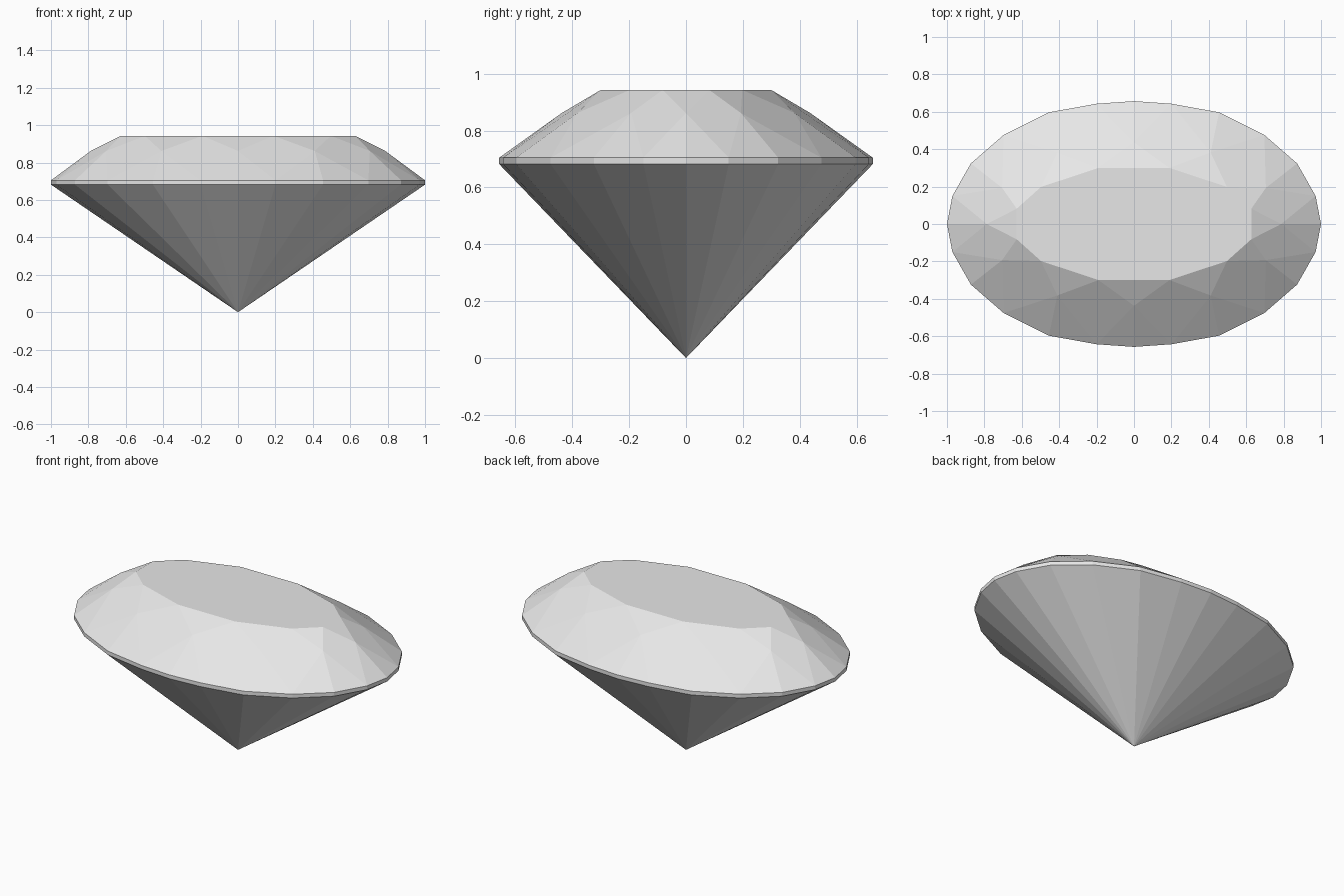
import bpy
import bmesh

cube = bpy.data.objects.get("Cube")
if cube:
    bpy.data.objects.remove(cube, do_unlink=True)

TABLE_Z, STAR_Z, GIRDLE_TOP, GIRDLE_BOTTOM = 0.943, 0.862, 0.705, 0.682

# Quarter outlines of the oval cut, running from the +x tip to the +y side
GIRDLE = [(1, 0), (0.971, 0.15), (0.872, 0.324), (0.697, 0.476),
          (0.455, 0.597), (0.2, 0.643), (0, 0.657)]
STARS = [(0.787, 0), (0.705, 0.193), (0.41, 0.382), (0, 0.437)]
TABLE = [(0.627, 0.082), (0.497, 0.198), (0.19, 0.3)]


def full_ring(quarter):
    """Mirror a quarter outline into a closed counter-clockwise ring."""
    half = quarter + [(-x, y) for x, y in reversed(quarter) if x > 0]
    return half + [(x, -y) for x, y in reversed(half) if y > 0]


bm = bmesh.new()


def add_ring(quarter, z):
    return [bm.verts.new((x, y, z)) for x, y in full_ring(quarter)]


table = add_ring(TABLE, TABLE_Z)
stars = add_ring(STARS, STAR_Z)
upper = add_ring(GIRDLE, GIRDLE_TOP)
lower = add_ring(GIRDLE, GIRDLE_BOTTOM)
culet = bm.verts.new((0, 0, 0))
n = len(table)

# Crown: flat table, star facets, kites and upper girdle facets
bm.faces.new(table)
for i in range(n):
    j = (i + 1) % n
    g = 2 * i
    bm.faces.new((table[i - 1], stars[i], table[i]))
    bm.faces.new((table[i], stars[i], upper[g + 1], stars[j]))
    bm.faces.new((stars[i], upper[g], upper[g + 1]))
    bm.faces.new((stars[i], upper[g - 1], upper[g]))

# Girdle band and pavilion facets running down to the point
for i in range(2 * n):
    j = (i + 1) % (2 * n)
    bm.faces.new((upper[i], lower[i], lower[j], upper[j]))
    bm.faces.new((lower[i], culet, lower[j]))

bmesh.ops.recalc_face_normals(bm, faces=bm.faces)
mesh = bpy.data.meshes.new("cut_gemstone")
bm.to_mesh(mesh)
bm.free()

# Single neutral stone colour
stone = bpy.data.materials.new("pale_grey_stone")
stone.use_nodes = True
colour = (0.8, 0.8, 0.8, 1)
stone.diffuse_color = colour
stone.node_tree.nodes["Principled BSDF"].inputs["Base Color"].default_value = colour
mesh.materials.append(stone)

gem = bpy.data.objects.new("cut_gemstone", mesh)
bpy.context.collection.objects.link(gem)
